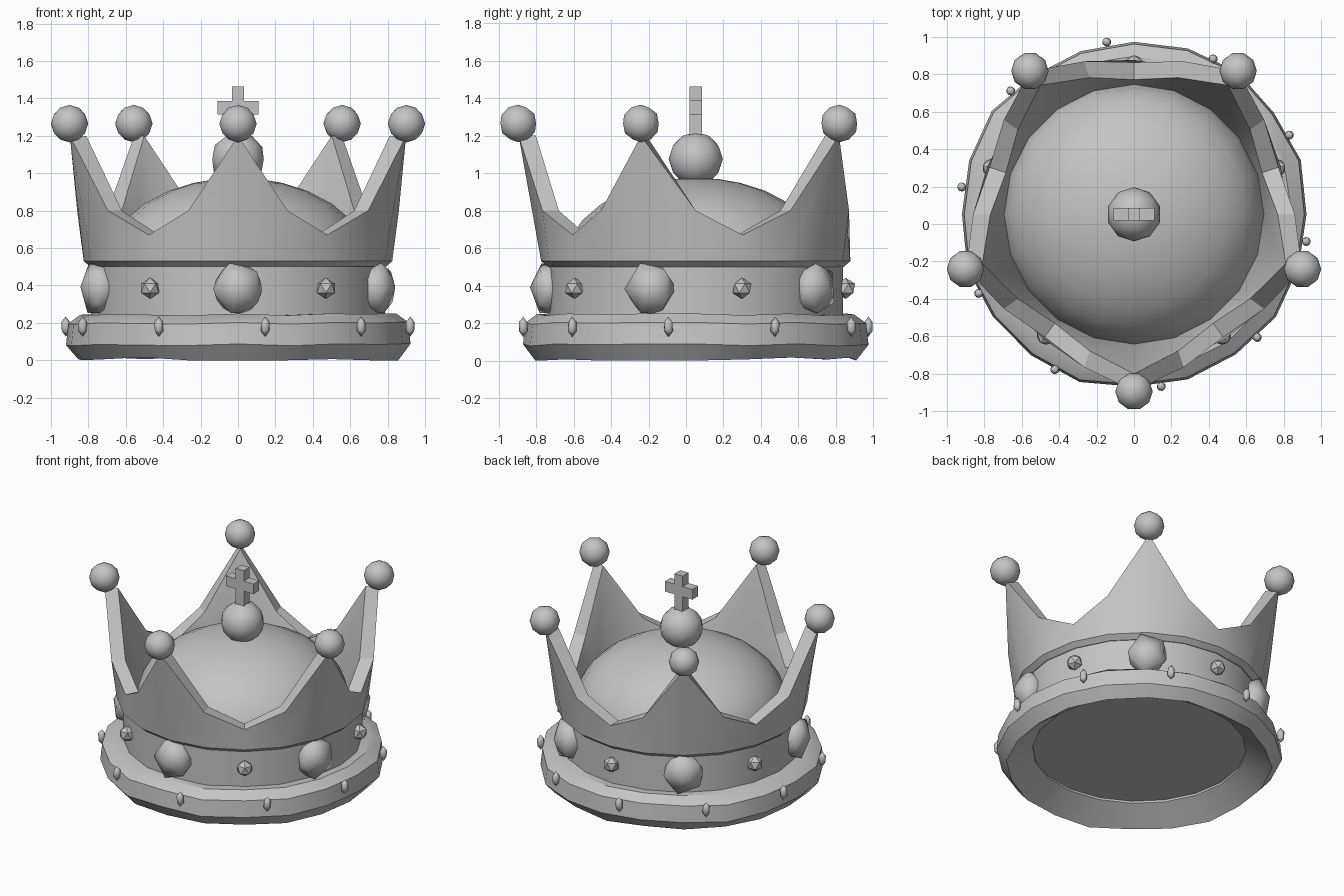
import bpy, bmesh, math, random
from mathutils import Matrix, Vector

if "Cube" in bpy.data.objects:
    bpy.data.objects.remove(bpy.data.objects["Cube"])

random.seed(4)
CY = 0.052         # crown axis offset in y
N = 20             # sides of the round parts
metal = bpy.data.materials.new("plain_grey")
metal.diffuse_color = (0.55, 0.55, 0.55, 1)
metal.use_nodes = True
metal.node_tree.nodes["Principled BSDF"].inputs["Base Color"].default_value = metal.diffuse_color


def finish(name, bm, smooth=35):
    bmesh.ops.recalc_face_normals(bm, faces=bm.faces)
    me = bpy.data.meshes.new(name)
    bm.to_mesh(me)
    bm.free()
    me.materials.append(metal)
    ob = bpy.data.objects.new(name, me)
    bpy.context.collection.objects.link(ob)
    if smooth:
        bpy.ops.object.select_all(action='DESELECT')
        ob.select_set(True)
        bpy.context.view_layer.objects.active = ob
        bpy.ops.object.shade_smooth_by_angle(angle=math.radians(smooth))
    return ob


def at(deg, r, z):
    a = math.radians(deg)
    return Vector((r * math.cos(a), CY + r * math.sin(a), z))


def lathe(name, section, closed=True, smooth=35):
    """Sweep section(i) = [(r, z), ...] round the axis, starting at the front."""
    bm = bmesh.new()
    rows = [[bm.verts.new(at(-90 + 360 * i / N, r, z)) for r, z in section(i)]
            for i in range(N)]
    m = len(rows[0])
    for i in range(N):
        a, b = rows[i], rows[(i + 1) % N]
        for j in range(m if closed else m - 1):
            k = (j + 1) % m
            bm.faces.new((a[j], b[j], b[k], a[k]))
    if not closed:
        bm.faces.new([row[0] for row in rows])
        bm.faces.new([row[-1] for row in rows])
    return finish(name, bm, smooth)


def blob(name, deg, r, z, size, sub, smooth=80, tilt=None):
    """Ico sphere scaled (radial, sideways, vertical), facing outwards."""
    bm = bmesh.new()
    bmesh.ops.create_icosphere(bm, subdivisions=sub, radius=1)
    M = Matrix.Translation(at(deg, r, z)) @ Matrix.Rotation(math.radians(deg), 4, 'Z')
    M = M @ Matrix.Diagonal((*size, 1))
    if tilt:
        M = M @ Matrix.Rotation(tilt, 4, 'X') @ Matrix.Rotation(0.4, 4, 'Y')
    bm.transform(M)
    return finish(name, bm, smooth)


# Soft uneven hem at the base, its inner side sloping up to the cap
def hem(i):
    w = random.uniform(-0.012, 0.016)
    b = random.choice((0.0, 0.006, 0.016))
    t = random.uniform(-0.008, 0.006)
    return [(0.70, 0.115), (0.70, 0.24), (0.845, 0.247 + t), (0.915 + w, 0.2 + t),
            (0.927 + w, 0.085 + t), (0.862 + w, b)]


lathe("base_hem", hem)

# Straight jewelled band
lathe("band", lambda i: [(0.69, 0.2), (0.785, 0.2), (0.785, 0.52), (0.69, 0.52)])


# Pointed upper wall: round at the bottom, five-sided towards the tips
def wall(i):
    r, z = ((0.945, 1.2), (0.86, 0.80), (0.812, 0.67), (0.86, 0.80))[i % 4]
    return [(0.69, 0.50), (0.79, 0.50), (0.825, 0.53), (r, z), (r - 0.092, z), (0.69, 0.53)]


lathe("crown_points", wall, smooth=30)

# Inner cap with a flat underside
dome = [(0.70, 0.13), (0.70, 0.52)]
dome += [(0.70 * math.cos(math.radians(t)), 0.52 + 0.455 * math.sin(math.radians(t)))
         for t in (15, 30, 44, 58, 70, 80, 88)]
lathe("inner_cap", lambda i: dome, closed=False, smooth=40)

# Balls, gems and beads around the crown
for k in range(5):
    a = -90 + 72 * k
    blob("point_ball", a, 0.947, 1.265, (0.1,) * 3, 2)
    blob("large_gem", a, 0.785, 0.383, (0.1, 0.146, 0.155), 1, 80, 0.35)
    blob("small_gem", a + 36, 0.80, 0.385, (0.056,) * 3, 1, 0)
for k in range(10):
    blob("hem_bead", -81 + 36 * k, 0.932, 0.18, (0.027, 0.027, 0.054), 1)

# Orb and cross on top
blob("top_orb", 0, 0, 1.075, (0.145,) * 3, 2)
bm = bmesh.new()
for sx, z0, z1 in ((0.066, 1.18, 1.463), (0.22, 1.314, 1.387)):
    M = Matrix.Translation((0, CY, (z0 + z1) / 2)) @ Matrix.Diagonal((sx, 0.066, z1 - z0, 1))
    bmesh.ops.create_cube(bm, size=1, matrix=M)
finish("top_cross", bm, 0)
